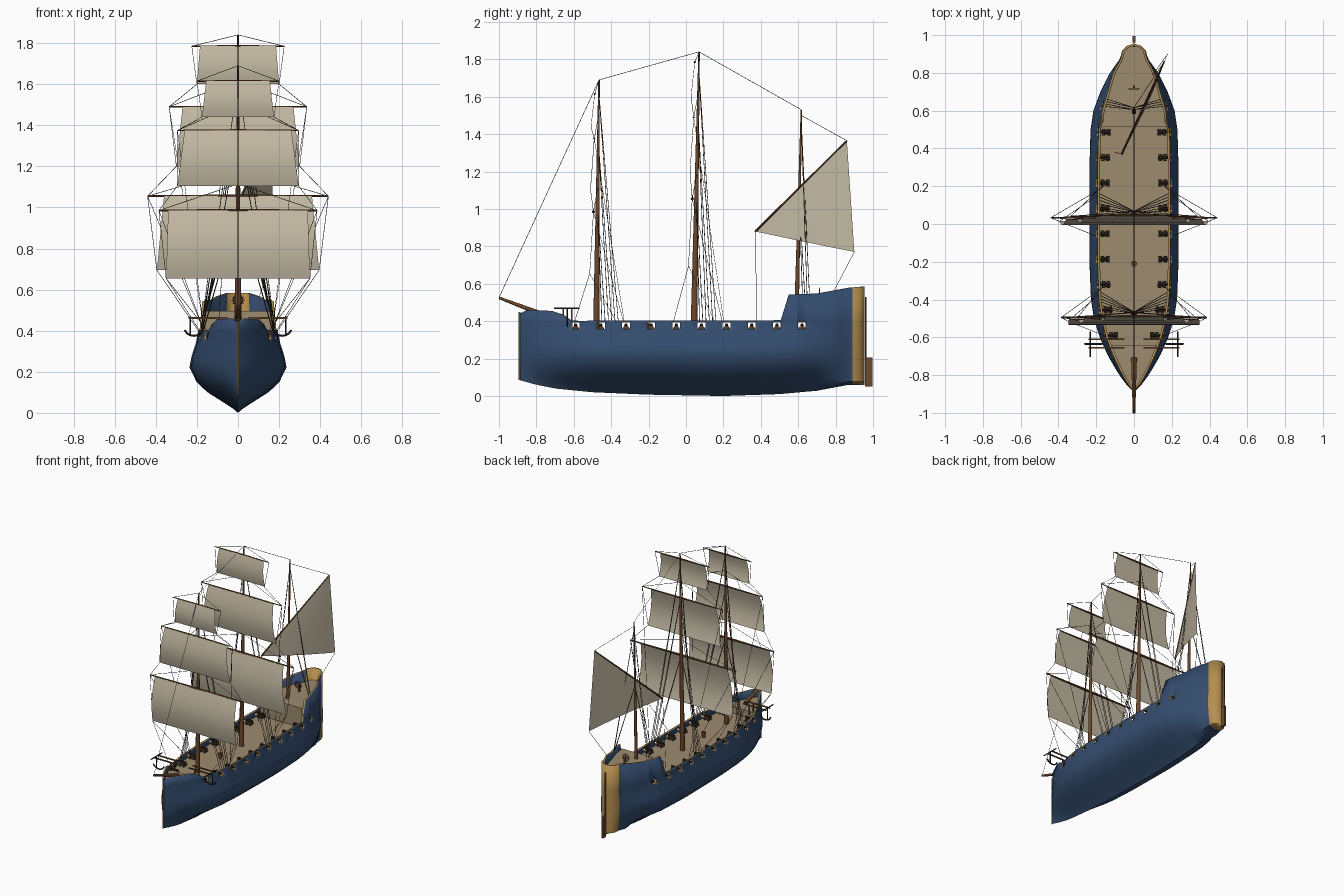
import bpy, bmesh, math
from mathutils import Vector, Matrix

if "Cube" in bpy.data.objects:
    bpy.data.objects.remove(bpy.data.objects["Cube"])


def material(name, r, g, b):
    m = bpy.data.materials.new(name)
    m.use_nodes = True
    m.diffuse_color = (r, g, b, 1)
    m.node_tree.nodes["Principled BSDF"].inputs["Base Color"].default_value = (r, g, b, 1)
    return m


BLUE = material("hull_blue", .035, .075, .16)
GOLD = material("trim_gold", .46, .27, .08)
DECK = material("deck_tan", .34, .26, .16)
WOOD = material("mast_brown", .15, .065, .026)
SAIL = material("sail_canvas", .55, .49, .37)
ROPE = material("rope_dark", .05, .04, .03)
IRON = material("gun_iron", .03, .025, .022)


def finish(bm, name, *mats, smooth=True):
    bmesh.ops.recalc_face_normals(bm, faces=bm.faces)
    me = bpy.data.meshes.new(name)
    bm.to_mesh(me)
    bm.free()
    ob = bpy.data.objects.new(name, me)
    bpy.context.collection.objects.link(ob)
    for m in mats:
        me.materials.append(m)
    if smooth:
        bpy.ops.object.select_all(action='DESELECT')
        ob.select_set(True)
        bpy.context.view_layer.objects.active = ob
        bpy.ops.object.shade_smooth_by_angle(angle=math.radians(40))
    return ob


def add_rod(bm, a, b, r0, r1=None, n=8):
    a, b = Vector(a), Vector(b)
    d = b - a
    mat = Matrix.Translation((a + b) / 2) @ d.to_track_quat('Z', 'Y').to_matrix().to_4x4()
    bmesh.ops.create_cone(bm, cap_ends=True, segments=n, radius1=r0,
                          radius2=r0 if r1 is None else r1, depth=d.length, matrix=mat)


def add_box(bm, c, s):
    bmesh.ops.create_cube(bm, size=1, matrix=Matrix.Translation(c) @ Matrix.Diagonal((*s, 1)))


def rod(name, a, b, r0, r1, mat, n=12):
    bm = bmesh.new()
    add_rod(bm, a, b, r0, r1, n)
    return finish(bm, name, mat)


def lerp(table, t):
    for (a, u), (b, v) in zip(table, table[1:]):
        if t <= b:
            return u + (v - u) * max(0, t - a) / (b - a)
    return table[-1][1]


# Hull lines: keel height, rail height, half breadth, and section fullness
KEEL = [(-.89, .085), (-.8, .06), (-.7, .04), (-.5, .02), (-.2, .007), (.2, 0), (.5, .01),
        (.7, .028), (.87, .06), (.96, .06)]
RAIL = [(-.89, .44), (-.85, .46), (-.72, .455), (-.66, .435), (-.61, .402), (.507, .405),
        (.513, .54), (.7, .548), (.88, .58), (.96, .585)]
BEAM = [(-.89, 0), (-.87, .025), (-.8, .078), (-.7, .137), (-.6, .182), (-.5, .212), (-.4, .228),
        (-.2, .236), (.3, .236), (.5, .23), (.6, .215), (.7, .178), (.8, .128), (.87, .078),
        (.89, .07), (.92, .062), (.945, .035), (.955, 0)]
FULL = [(0, 0), (.06, .1), (.15, .3), (.3, .64), (.45, .86), (.65, 1), (.8, .96), (1, .87),
        (1.2, .81), (1.8, .77)]
PORTS = [-.59 + .1345 * i for i in range(10)]


def half_width(y, z):
    k = lerp(KEEL, y)
    stern = max(0, min(1, (y - .7) / .2)) * .8
    f = lerp(FULL, (z - k) / (.34 - k))
    return lerp(BEAM, y) * (f + (1 - f) * stern)


# Hull shell with the gun ports left open
ys = [-.89 + i * .04 for i in range(45)] + [y for y, _ in RAIL[:-1]] + [.89, .92, .935, .945, .955]
ys = [y for y in ys if all(abs(y - p) > .027 for p in PORTS)]
ys = sorted(set(round(y, 3) for y in ys + [p + d for p in PORTS for d in (-.021, .021)]))
bm = bmesh.new()
LEVELS = [0, .06, .15, .3, .45, .65, .8, 1]
for side in (-1, 1):
    rows = []
    for y in ys:
        k = lerp(KEEL, y)
        zs = [k + s * (.34 - k) for s in LEVELS] + [.358, .395, lerp(RAIL, y)]
        rows.append([bm.verts.new((side * half_width(y, z) if i else 0, y, z))
                     for i, z in enumerate(zs)])
    for i in range(len(ys) - 1):
        mid = (ys[i] + ys[i + 1]) / 2
        for j in range(len(rows[0]) - 1):
            if j == len(LEVELS) and any(abs(mid - p) < .02 for p in PORTS):
                continue
            f = bm.faces.new((rows[i][j], rows[i + 1][j], rows[i + 1][j + 1], rows[i][j + 1]))
            f.material_index = 1 if mid > .888 else 0
bmesh.ops.remove_doubles(bm, verts=bm.verts, dist=.0005)
bmesh.ops.dissolve_degenerate(bm, edges=bm.edges, dist=.0002)
hull = finish(bm, "hull", BLUE, GOLD)
shell = hull.modifiers.new("planking", 'SOLIDIFY')
shell.thickness = .012
shell.offset = -1
shell.material_offset_rim = 1
rod("stem_post", (0, -.89, .085), (0, -.89, .45), .005, .005, GOLD, 8)


# Decks and bulkheads
def deck(name, y0, y1, z, drop):
    bm = bmesh.new()
    pts = [y0 + (y1 - y0) * i / 24 for i in range(25)]
    rows = [[bm.verts.new((s * max(.001, half_width(y, z) - .006), y, z)) for s in (-1, 1)] for y in pts]
    for a, b in zip(rows, rows[1:]):
        bm.faces.new((a[0], a[1], b[1], b[0]))
    if drop:
        end = rows[0] if drop > 0 else rows[-1]
        low = [bm.verts.new(v.co - Vector((0, 0, abs(drop)))) for v in end]
        bm.faces.new((end[0], end[1], low[1], low[0]))
    finish(bm, name, DECK, smooth=False)


deck("main_deck", -.86, .88, .35, 0)
deck("fore_deck", -.87, -.64, .4, -.05)
deck("poop_deck", .514, .94, .495, .145)

# Masts and bowsprit
MASTS = {"fore": ((0, -.48, .34), (0, -.465, 1.69), .017),
         "main": ((0, .042, .34), (0, .07, 1.84), .018),
         "mizzen": ((0, .592, .48), (0, .617, 1.53), .012)}
for name, (a, b, r) in MASTS.items():
    rod(name + "_mast", a, b, r, .004, WOOD)
rod("bowsprit", (0, -.71, .415), (0, -1, .525), .015, .007, WOOD)


def on_mast(name, z):
    a, b, _ = MASTS[name]
    return Vector(a).lerp(Vector(b), (z - a[2]) / (b[2] - a[2]))


# Square sails: yard height, yard half length, sail foot, half widths, billow
PLAN = {"fore": [(.985, .385, .655, .34, .35, .035), (1.375, .295, 1.105, .26, .295, .03),
                 (1.615, .2, 1.44, .155, .175, .018)],
        "main": [(1.055, .44, .695, .36, .395, .035), (1.49, .335, 1.2, .27, .3, .03),
                 (1.785, .225, 1.6, .185, .2, .018)]}
ropes = bmesh.new()


def rope(a, b, r=.0014):
    add_rod(ropes, a, b, r, n=4)


for mast, sails in PLAN.items():
    below = None
    for tier, (z, yard, foot, wt, wb, billow) in zip(("course", "topsail", "topgallant"), sails):
        y = on_mast(mast, z).y - .022
        thick = .0085 if tier == "course" else .006
        bm = bmesh.new()
        for s in (-1, 1):
            add_rod(bm, (0, y, z), (s * yard, y, z), thick, thick * .5)
        finish(bm, f"{mast}_{tier}_yard", WOOD)
        bm = bmesh.new()
        bmesh.ops.create_grid(bm, x_segments=8, y_segments=12, size=1)
        for v in bm.verts:
            t = (1 - v.co.y) / 2
            v.co = (v.co.x * (wt + (wb - wt) * t),
                    y - .004 - billow * math.sin(math.pi * (.03 + .85 * t)), z - (z - foot) * t)
        finish(bm, f"{mast}_{tier}_sail", SAIL)
        for s in (-1, 1):
            corner, tip = (s * wb, y - .02, foot), (s * yard, y, z)
            # sheets, lifts and braces
            if below:
                rope(corner, (s * below[0], below[1], below[2]))
            else:
                for d in (-.1, .12):
                    ry = y + d
                    rope(corner, (s * half_width(ry, .4), ry, .4))
            rope(tip, on_mast(mast, min(z + .13, MASTS[mast][1][2])))
            rope(tip, (s * wb, y - .02, foot))
            if tier != "topgallant":
                rope(tip, (s * .165, y + .16, .4))
        below = (yard, y, z)

# Shrouds with ratlines
for mast, heads, spread in (("fore", (1, 1.36, 1.62), .035), ("main", (1.07, 1.5, 1.75), .035),
                            ("mizzen", (1.05, 1.48), .025)):
    for s in (-1, 1):
        for i, h in enumerate(heads):
            for k in range(2):
                ry = MASTS[mast][0][1] + .03 + spread * (i + k * .5)
                rz = lerp(RAIL, ry)
                rope(on_mast(mast, h), (s * (half_width(ry, rz) - .012), ry, rz), .0018)
# Stays between mast heads and the lateen lines
heads = [(0, -1, .525)] + [b for _, b, _ in MASTS.values()]
for a, b in zip(heads, heads[1:]):
    rope(a, b)
FOOT, PEAK, CLEW = Vector((-.065, .37, .88)), Vector((.16, .86, 1.365)), Vector((.178, .9, .77))
rope(FOOT, (-.1, .38, .35))
rope(CLEW, (.1, .79, .56))
rope(PEAK, on_mast("mizzen", 1.5))
finish(ropes, "rigging", ROPE, smooth=False)

# Lateen sail and its spar
rod("lateen_yard", FOOT, PEAK, .006, .004, WOOD, 8)
bm = bmesh.new()
n = 10
rows = []
for i in range(n + 1):
    a, b = PEAK.lerp(FOOT, i / n), PEAK.lerp(CLEW, i / n)
    rows.append([bm.verts.new(a.lerp(b, j / max(i, 1)) + Vector((.012, -.005, 0))
                              * math.sin(math.pi * j / max(i, 1)) * i / n) for j in range(i + 1)])
for i in range(n):
    for j in range(i + 1):
        bm.faces.new((rows[i][j], rows[i + 1][j], rows[i + 1][j + 1]))
        if j < i:
            bm.faces.new((rows[i][j], rows[i + 1][j + 1], rows[i][j + 1]))
finish(bm, "lateen_sail", SAIL)

# Guns on carriages, one behind every port
guns, carriages = bmesh.new(), bmesh.new()
for y in PORTS:
    for s in (-1, 1):
        x = half_width(y, .37)
        add_rod(guns, (s * (x - .07), y, .379), (s * (x - .002), y, .379), .0095, .007)
        add_box(carriages, (s * (x - .047), y, .364), (.042, .026, .014))
        for dx in (.033, .061):
            add_rod(guns, (s * (x - dx), y - .018, .358), (s * (x - dx), y + .018, .358), .008)
finish(guns, "guns", IRON)
finish(carriages, "gun_carriages", WOOD, smooth=False)

# Catheads and anchors
beams, anchors = bmesh.new(), bmesh.new()
for s in (-1, 1):
    for y in (-.61, -.655):
        add_box(beams, (s * .145, y, .462), (.19, .008, .008))
        add_box(beams, (s * .1, y, .425), (.008, .008, .07))
    add_rod(anchors, (s * .232, -.635, .375), (s * .232, -.635, .472), .004)
    add_rod(anchors, (s * .232, -.705, .468), (s * .232, -.57, .468), .004)
    arc = [(s * (.215 + .048 * math.sin(t)), -.635, .42 - .045 * math.cos(t))
           for t in [-1.2 + .4 * i for i in range(7)]]
    for a, b in zip(arc, arc[1:]):
        add_rod(anchors, a, b, .005)
finish(beams, "catheads", WOOD, smooth=False)
finish(anchors, "anchors", IRON)

# Steering wheel, capstan and rudder
bm = bmesh.new()
ring = [Vector((math.cos(i * math.pi / 6), 0, math.sin(i * math.pi / 6))) for i in range(13)]
hub = Vector((0, .715, .548))
for a, b in zip(ring, ring[1:]):
    add_rod(bm, hub + a * .024, hub + b * .024, .003, n=6)
    add_rod(bm, hub, hub + a * .033, .0014, n=4)
add_box(bm, (0, .727, .522), (.012, .012, .055))
finish(bm, "steering_wheel", WOOD)
rod("capstan", (0, -.21, .35), (0, -.21, .39), .012, .016, WOOD)
bm = bmesh.new()
add_box(bm, (0, .978, .127), (.014, .036, .155))
add_rod(bm, (0, .96, .05), (0, .96, .53), .004)
finish(bm, "rudder", WOOD, smooth=False)
